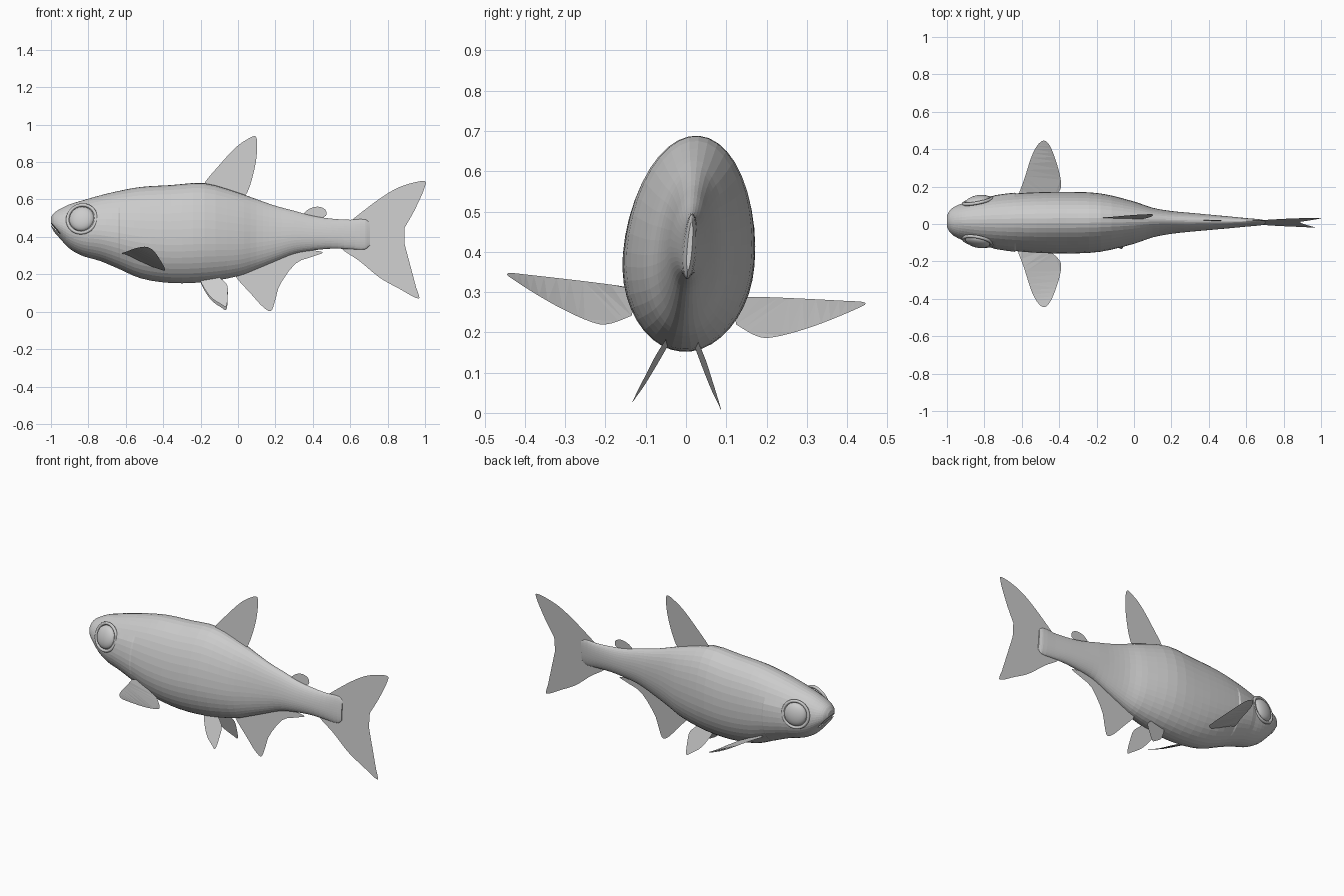
import bpy, bmesh, math
from mathutils import Matrix, Vector

if "Cube" in bpy.data.objects:
    bpy.data.objects.remove(bpy.data.objects["Cube"])

grey = bpy.data.materials.new("plain_grey")
grey.use_nodes = True
grey.diffuse_color = (0.6, 0.6, 0.6, 1)
grey.node_tree.nodes["Principled BSDF"].inputs["Base Color"].default_value = (0.6, 0.6, 0.6, 1)

# The whole fish leans slightly about its long axis
LEAN = (Matrix.Translation((0, 0.005, 0.36)) @ Matrix.Rotation(math.radians(-4.7), 4, 'X')
        @ Matrix.Translation((0, 0, -0.36)))


def finish(name, bm):
    bmesh.ops.transform(bm, matrix=LEAN, verts=bm.verts)
    mesh = bpy.data.meshes.new(name)
    bm.to_mesh(mesh)
    bm.free()
    mesh.materials.append(grey)
    obj = bpy.data.objects.new(name, mesh)
    bpy.context.collection.objects.link(obj)
    return obj


def spline(points, steps=5):
    """Open Catmull-Rom curve through the points."""
    p = [Vector(q) for q in points]
    p = [p[0]] + p + [p[-1]]
    out = []
    for a, b, c, d in zip(p, p[1:], p[2:], p[3:]):
        for i in range(steps):
            t = i / steps
            out.append(b + (c - a) * t / 2 + (a * 2 - b * 5 + c * 4 - d) * t**2 / 2
                       + (b * 3 - a - c * 3 + d) * t**3 / 2)
    return out + [p[-1]]


# Body stations: x, top, bottom, half width
STATIONS = [
    (-1.0, .505, .46, .03), (-.985, .527, .43, .058), (-.955, .548, .395, .082),
    (-.90, .575, .337, .104), (-.83, .596, .298, .124), (-.74, .622, .272, .14),
    (-.64, .646, .23, .153), (-.52, .668, .178, .161), (-.36, .678, .153, .164),
    (-.18, .688, .158, .155), (0, .638, .19, .112), (.1, .602, .228, .078),
    (.2, .567, .27, .06), (.3, .54, .31, .05), (.4, .513, .328, .041),
    (.5, .498, .337, .032), (.6, .492, .335, .022), (.68, .494, .334, .014),
    (.705, .475, .355, .006)]


def sample(x):
    """Blend neighbouring stations smoothly along x."""
    n = len(STATIONS) - 1
    i = max(k for k in range(n) if STATIONS[k][0] <= x)

    def slope(k, c):
        a, b = STATIONS[max(k - 1, 0)], STATIONS[min(k + 1, n)]
        return (b[c] - a[c]) / (b[0] - a[0])
    p, q = STATIONS[i], STATIONS[i + 1]
    h = q[0] - p[0]
    t = (x - p[0]) / h
    return [(2*t**3 - 3*t**2 + 1) * p[c] + (t**3 - 2*t**2 + t) * h * slope(i, c)
            + (3*t**2 - 2*t**3) * q[c] + (t**3 - t**2) * h * slope(i + 1, c)
            for c in (1, 2, 3)]


# Body: egg-shaped rings, with a small step behind the gill cover
SIDES = 40
GILL = -.635
xs = [p[0] + (q[0] - p[0]) * i / 3 for p, q in zip(STATIONS, STATIONS[1:]) for i in range(3)]
xs = sorted(xs + [STATIONS[-1][0], GILL + .004])
bm = bmesh.new()
rings = []
for x in xs:
    top, bottom, width = sample(x)
    mid = bottom + .43 * (top - bottom)
    ring = []
    for k in range(SIDES):
        a = math.tau * k / SIDES
        s = math.sin(a)
        cover = 1.03 if -.76 < x < GILL and s < .5 else 1
        ring.append(bm.verts.new((x, width * cover * math.cos(a),
                                  mid + s * ((top - mid) if s > 0 else (mid - bottom)))))
    rings.append(ring)
for r, s in zip(rings, rings[1:]):
    for k in range(SIDES):
        j = (k + 1) % SIDES
        bm.faces.new((r[k], r[j], s[j], s[k]))
bm.faces.new(rings[0])
bm.faces.new(rings[-1])
bmesh.ops.recalc_face_normals(bm, faces=bm.faces)
body = finish("body", bm)

# Mouth slit, cut with a thin slanted plate
bm = bmesh.new()
bmesh.ops.create_cube(bm, size=1, matrix=Matrix.Translation((-.985, 0, .45))
                      @ Matrix.Rotation(math.radians(50), 4, 'Y') @ Matrix.Diagonal((.1, .4, .008, 1)))
cutter = finish("mouth_cutter", bm)
cutter.hide_render = True
cut = body.modifiers.new("mouth", 'BOOLEAN')
cut.operation = 'DIFFERENCE'
cut.solver = 'EXACT'
cut.object = cutter
bpy.context.view_layer.objects.active = body
bpy.ops.object.modifier_apply(modifier="mouth")
bpy.data.objects.remove(cutter)


# Fins: thin sheets with curved outlines
def fin(name, points):
    bm = bmesh.new()
    face = bm.faces.new([bm.verts.new(p) for p in spline(points)])
    bmesh.ops.triangulate(bm, faces=[face])
    return finish(name, bm)


def upright(outline):
    return [(x, 0, z) for x, z in outline]


fin("dorsal_fin", upright([
    (-.16, .66), (-.18, .687), (-.1, .785), (-.02, .872), (.04, .918), (.096, .937),
    (.1, .84), (.08, .73), (.05, .64), (.02, .61)]))
fin("adipose_fin", upright([
    (.34, .51), (.36, .535), (.39, .555), (.43, .562), (.465, .548), (.473, .52),
    (.455, .505), (.41, .49)]))
fin("tail_fin", upright([
    (.6, .48), (.62, .5), (.76, .607), (.87, .67), (.99, .7), (.998, .665), (.945, .545),
    (.866, .39), (.89, .28), (.963, .1), (.955, .072), (.866, .12), (.76, .18), (.65, .27),
    (.56, .332), (.57, .36)]))
fin("anal_fin", upright([
    (.02, .21), (-.01, .186), (.065, .1), (.13, .028), (.176, .003), (.2, .065), (.225, .145),
    (.305, .255), (.385, .29), (.448, .312), (.44, .322), (.35, .335)]))

PECTORAL = [(-.6, .12, .295), (-.62, .145, .30), (-.59, .23, .305), (-.54, .38, .31),
            (-.49, .445, .31), (-.45, .42, .29), (-.41, .32, .24), (-.39, .23, .207),
            (-.4, .185, .205), (-.46, .13, .23)]
PELVIC = [(-.18, .18), (-.2, .16), (-.15, .075), (-.09, .03), (-.062, .02), (-.055, .09),
          (-.06, .14), (-.1, .18)]
EYE = Vector((-.835, .108, .488))

for side, label in ((1, "left"), (-1, "right")):
    fin(label + "_pectoral_fin", [(x, side * y, z) for x, y, z in PECTORAL])
    fin(label + "_pelvic_fin", [
        (x, side * (.043 + .41 * (.165 - z) + .12 * (x + .12)), z) for x, z in PELVIC])

    # Eye: flattened ball inside a slim rim that follows the cheek
    place = (Matrix.Translation((EYE.x, side * EYE.y, EYE.z))
             @ Vector((-.2, side, .22)).to_track_quat('Z', 'Y').to_matrix().to_4x4())
    bm = bmesh.new()
    bmesh.ops.create_uvsphere(bm, u_segments=24, v_segments=12, radius=1,
                              matrix=place @ Matrix.Diagonal((.068, .068, .03, 1)))
    eye = finish(label + "_eye", bm)
    bpy.ops.mesh.primitive_torus_add(major_radius=.078, minor_radius=.009,
                                     major_segments=28, minor_segments=8)
    rim = bpy.context.object
    rim.name = label + "_eye_rim"
    rim.data.transform(LEAN @ place)
    rim.data.materials.append(grey)
    for obj in (eye, rim):
        obj.data.shade_smooth()
